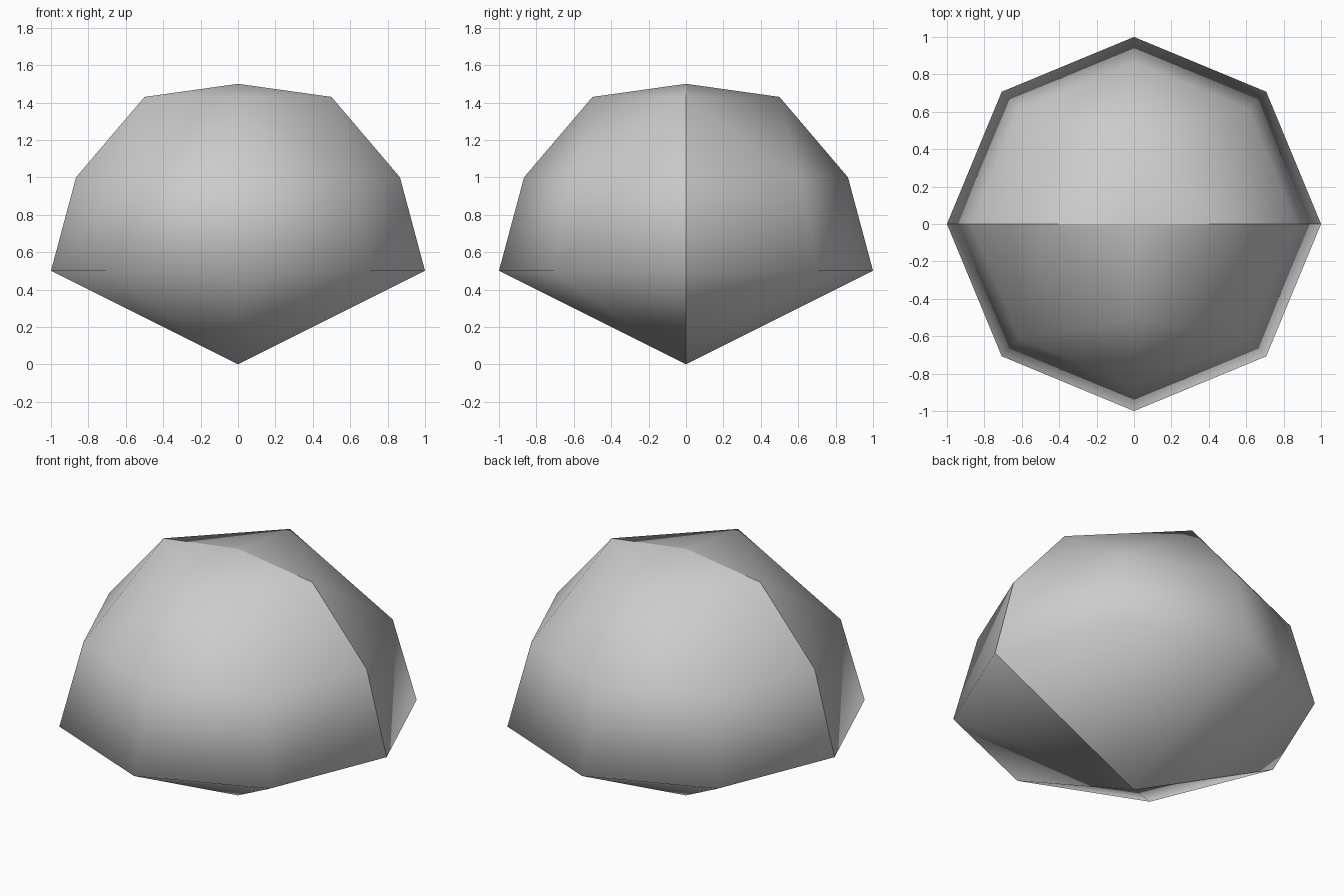
import bpy, bmesh
from math import cos, sin, radians

if "Cube" in bpy.data.objects:
    bpy.data.objects.remove(bpy.data.objects["Cube"])


def ring(bm, radius, z, step):
    """Half ring of vertices on the front side, from -x round to +x."""
    return [bm.verts.new((radius * cos(radians(a)), radius * sin(radians(a)), z))
            for a in range(180, 361, step)]


bm = bmesh.new()
bottom = bm.verts.new((0, 0, 0))
rim = ring(bm, 1.0, 0.5, 45)
shoulder = ring(bm, 0.866, 1.0, 45)
crown = ring(bm, 0.5, 1.43, 90)
top = bm.verts.new((0, 0, 1.5))

# Lower cone and side wall
for i in range(4):
    bm.faces.new((bottom, rim[i + 1], rim[i]))
    bm.faces.new((rim[i], rim[i + 1], shoulder[i + 1], shoulder[i]))

# Eight-sided shoulder narrowing to a four-sided crown, then the cap
for i in range(2):
    a, b, c = shoulder[2 * i:2 * i + 3]
    d, e = crown[i:i + 2]
    bm.faces.new((a, b, d))
    bm.faces.new((b, e, d))
    bm.faces.new((b, c, e))
    bm.faces.new((d, e, top))

for f in bm.faces:
    f.smooth = True

mesh = bpy.data.meshes.new("faceted_dome")
bm.to_mesh(mesh)
bm.free()
dome = bpy.data.objects.new("faceted_dome", mesh)
bpy.context.collection.objects.link(dome)

# Back half: mirrored but left unwelded, which keeps the shading seam
mirror = dome.modifiers.new("back_half", 'MIRROR')
mirror.use_axis = (False, True, False)
mirror.use_mirror_merge = False
